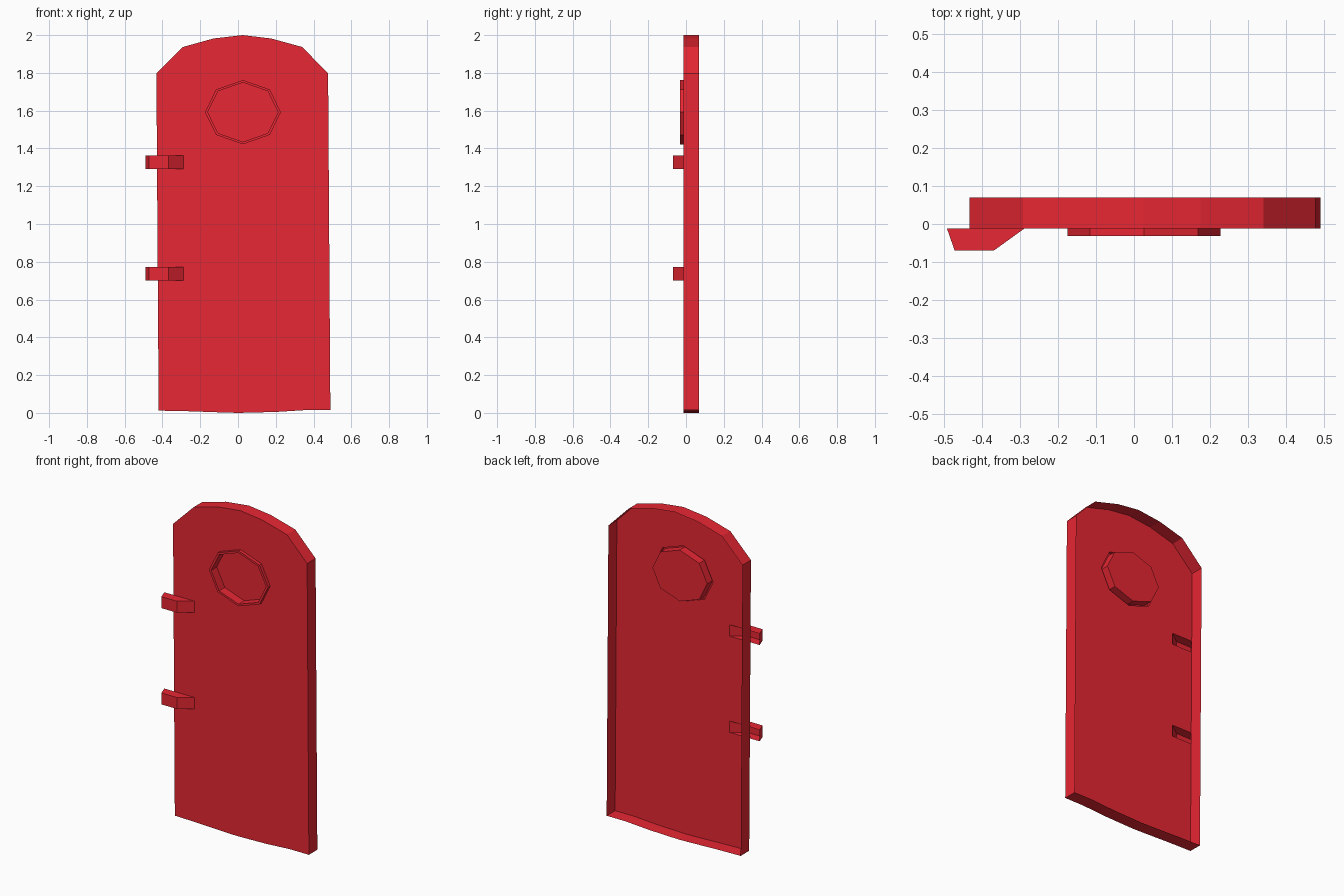
import bpy, bmesh
from math import cos, sin, pi

if "Cube" in bpy.data.objects:
    bpy.data.objects.remove(bpy.data.objects["Cube"])

red = bpy.data.materials.new("red_paint")
red.diffuse_color = (0.8, 0.02, 0.033, 1)
red.use_nodes = True
red.node_tree.nodes["Principled BSDF"].inputs["Base Color"].default_value = red.diffuse_color

FRONT, BACK = -0.012, 0.07
HINGES = (0.737, 1.327)
HINGE_HALF = 0.035


def finish(bm, name):
    me = bpy.data.meshes.new(name)
    bm.to_mesh(me)
    bm.free()
    me.materials.append(red)
    ob = bpy.data.objects.new(name, me)
    bpy.context.collection.objects.link(ob)
    return ob


def ring(bm, pts, y):
    return [bm.verts.new((x, y, z)) for x, z in pts]


def bridge(bm, a, b):
    n = len(a)
    for i in range(n):
        j = (i + 1) % n
        bm.faces.new((a[i], a[j], b[j], b[i]))


def octagon(rx, rz):
    return [(0.026 + rx * cos(i * pi / 4), 1.592 + rz * sin(i * pi / 4)) for i in range(8)]


# Door outline, counter-clockwise seen from the front
outline = [(-0.42, 0.012), (-0.27, 0.009), (-0.1, 0.003), (0.0, 0.0), (0.2, 0.005),
           (0.36, 0.015), (0.489, 0.015), (0.477, 1.797), (0.34, 1.937), (0.175, 1.982),
           (0.025, 2.0), (-0.13, 1.982), (-0.292, 1.937), (-0.432, 1.797)]

# Open-backed shell: front sheet with hinge notches and window hole, plus side walls
bm = bmesh.new()
notched = list(outline)
for z in reversed(HINGES):
    lo, hi = z - HINGE_HALF, z + HINGE_HALF
    edge = lambda h: -0.42 - 0.012 * h / 1.8
    notched += [(edge(hi), hi), (-0.288, hi), (-0.288, lo), (edge(lo), lo)]
edges = []
for loop in (notched, octagon(0.201, 0.17)):
    vs = ring(bm, loop, FRONT)
    edges += [bm.edges.new((vs[i], vs[(i + 1) % len(vs)])) for i in range(len(vs))]
bmesh.ops.triangle_fill(bm, edges=edges, use_beauty=True, normal=(0, -1, 0))
for f in bm.faces:
    f.normal_update()
    if f.normal.y > 0:
        f.normal_flip()
bridge(bm, ring(bm, outline, BACK), ring(bm, outline, FRONT))
finish(bm, "door_panel")

# Octagonal window: raised frame with a pane set back behind the sheet
bm = bmesh.new()
loops = [ring(bm, octagon(rx, rz), y) for rx, rz, y in
         ((0.201, 0.17, FRONT), (0.201, 0.17, -0.032), (0.186, 0.157, -0.032), (0.186, 0.157, 0.023))]
for a, b in zip(loops, loops[1:]):
    bridge(bm, a, b)
bm.faces.new(loops[-1])
finish(bm, "window")

# Hollow hinge brackets, open towards the back
profile = [(-0.491, FRONT), (-0.471, -0.069), (-0.367, -0.069), (-0.288, FRONT)]
for label, z in zip(("lower", "upper"), HINGES):
    bm = bmesh.new()
    lo, hi = ([bm.verts.new((x, y, z + s * HINGE_HALF)) for x, y in profile] for s in (-1, 1))
    for i in range(3):
        bm.faces.new((lo[i], lo[i + 1], hi[i + 1], hi[i]))
    bm.faces.new(hi)
    bm.faces.new(lo[::-1])
    finish(bm, label + "_hinge")
